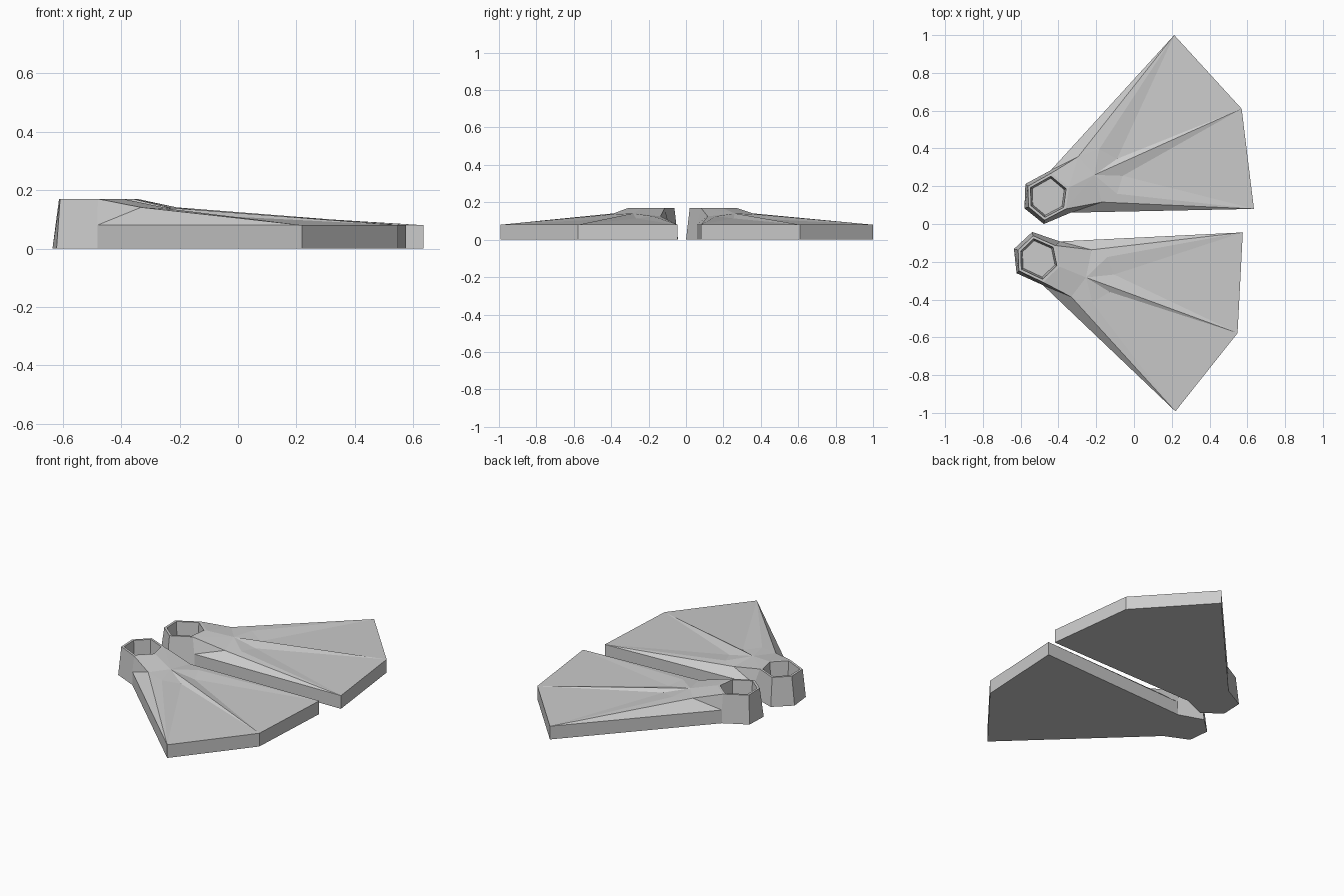
import bpy, bmesh
from math import radians
from mathutils import Matrix, Vector

if "Cube" in bpy.data.objects:
    bpy.data.objects.remove(bpy.data.objects["Cube"])

# Outer cup: rim (top) and base points, from the far blade side round the heel to the near side
rim = [(-.437, .27), (-.562, .20), (-.558, .09), (-.474, .02), (-.36, .08), (-.345, .193)]
base = [(-.44, .285), (-.575, .212), (-.58, .083), (-.477, 0), (-.335, .06)]
tips = {"tn": (.635, .08), "tc": (.57, .61), "tf": (.213, 1.0)}
RIM_Z, EDGE_Z, FLOOR_Z = .17, .08, .04

# Upper surface: foot hump corners and toe valleys
hump = {
    "p1": (-.17, .116, .125), "v1": (-.09, .16, .125),
    "p2": (-.21, .26, .141), "t2": (-.06, .255, .114),
    "v3": (-.09, .345, .115), "v2": (-.185, .395, .134),
    "p3": (-.295, .357, .141),
}
top_faces = """r4 n0 p1|n0 tn p1|p1 tn v1|v1 tn t2|tn tc t2|p2 t2 tc|p2 tc v3|v3 tc tf|
v2 v3 tf|p3 v2 tf|p3 tf f0|r0 p3 f0|r4 p1 p2|r4 p2 r5|p1 v1 p2|v1 t2 p2|p2 v3 v2|p2 v2 p3|
r5 p2 p3|r5 p3 r0"""


def make_flipper(name, matrix):
    bm = bmesh.new()
    v = {}

    def add(key, x, y, z):
        v[key] = bm.verts.new((x, y, z))

    def face(keys):
        bm.faces.new([v[k] for k in keys.split()])

    # Points of the cup
    c = sum((Vector(p) for p in rim), Vector((0, 0))) / 6
    for i, (x, y) in enumerate(rim):
        add(f"r{i}", x, y, RIM_Z)
        p = c + (Vector((x, y)) - c) * .87
        add(f"i{i}", p.x, p.y, RIM_Z)
        p = c + (Vector((x, y)) - c) * .78
        add(f"f_{i}", p.x, p.y, FLOOR_Z)
    for i, (x, y) in enumerate(base):
        add(f"b{i}", x, y, 0)
    add("f0", *base[0], EDGE_Z)
    add("n0", *base[4], EDGE_Z)
    # Points of the blade
    for k, (x, y) in tips.items():
        add(k, x, y, EDGE_Z)
        add(k + "b", x, y, 0)
    for k, co in hump.items():
        add(k, *co)

    # Webbed top
    for f in top_faces.split("|"):
        face(f)
    # Cup rim, inner wall and floor
    for i in range(6):
        j = (i + 1) % 6
        face(f"r{i} r{j} i{j} i{i}")
        face(f"i{i} i{j} f_{j} f_{i}")
    face(" ".join(f"f_{i}" for i in range(6)))
    # Heel walls
    face("r0 f0 b0 b1 r1")
    face("r1 b1 b2 r2")
    face("r2 b2 b3 r3")
    face("r3 b3 b4 n0 r4")
    # Blade edge walls and sole
    face("n0 b4 tnb tn")
    face("tn tnb tcb tc")
    face("tc tcb tfb tf")
    face("tf tfb b0 f0")
    face("b0 b1 b2 b3 b4 tnb tcb tfb")

    bm.transform(matrix)
    bmesh.ops.recalc_face_normals(bm, faces=bm.faces[:])
    me = bpy.data.meshes.new(name)
    bm.to_mesh(me)
    bm.free()
    bpy.context.collection.objects.link(bpy.data.objects.new(name, me))


# The second flipper is mirrored and turned slightly
make_flipper("left_flipper", Matrix.Identity(4))
make_flipper("right_flipper",
             Matrix.Translation((-.063, -.009, 0)) @ Matrix.Rotation(radians(4), 4, 'Z')
             @ Matrix.Diagonal((1, -1, 1, 1)))
